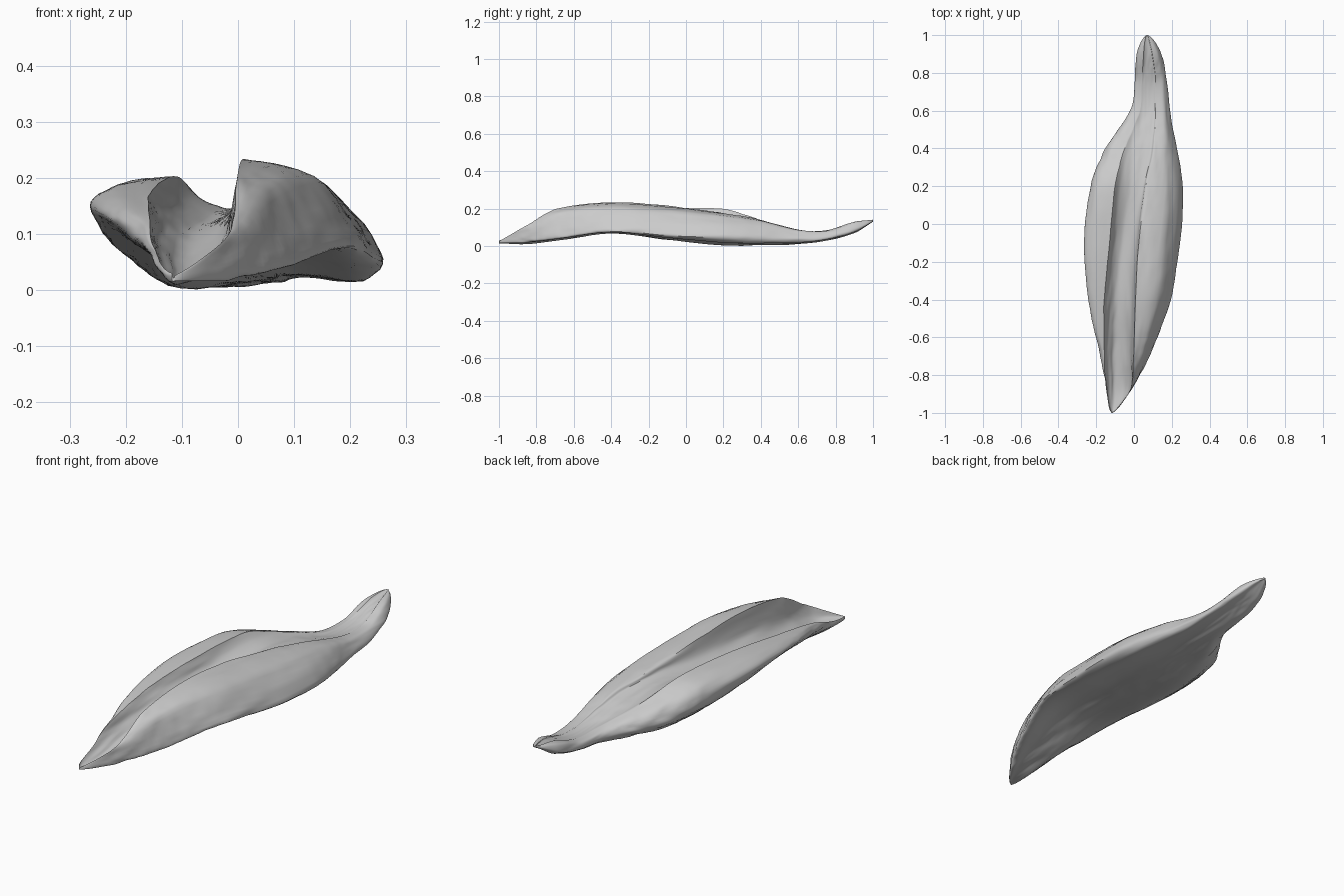
import bpy, bmesh
from mathutils import Vector, noise

if "Cube" in bpy.data.objects:
    bpy.data.objects.remove(bpy.data.objects["Cube"])

# Stations along the length and the features of the folded husk at each one
YS = [-1, -.87, -.7, -.4, -.1, .2, .4, .6, .75, .9, 1]
LEFT_X = [-.13, -.147, -.175, -.24, -.262, -.23, -.15, -.02, .005, .015, .05]
LEFT_Z = [.025, .045, .09, .135, .14, .115, .07, .05, .05, .09, .135]
RIGHT_X = [-.10, -.01, .08, .19, .24, .256, .225, .19, .175, .145, .09]
RIGHT_Z = [.022, .04, .06, .095, .075, .065, .05, .045, .05, .09, .135]
LIP_X = [-.125, -.145, -.16, -.155, -.13, -.1, -.05, .03, .04, .05, .06]
LIP_Z = [.03, .06, .12, .17, .198, .198, .14, .085, .085, .13, .14]
GROOVE_X = [-.115, -.09, -.09, -.08, -.06, -.01, .03, .07, .08, .075, .07]
GROOVE_Z = [.022, .023, .05, .1, .123, .145, .122, .08, .08, .12, .138]
CREST_X = [-.105, -.017, -.003, .008, .025, .07, .11, .12, .12, .1, .075]
CREST_Z = [.026, .1, .195, .233, .215, .175, .14, .09, .085, .13, .141]
BASE_Z = [.015, .012, .03, .066, .035, .005, .005, .012, .03, .07, .13]


def spline(a, b, c, d, t):
    return b + (c - a) * (t / 2) + (a * 2 - b * 5 + c * 4 - d) * (t * t / 2) \
        + (b * 3 - a - c * 3 + d) * (t ** 3 / 2)


def sample(values, y):
    # Smooth value between unevenly spaced stations
    i = 0
    while i < len(YS) - 2 and y > YS[i + 1]:
        i += 1

    def slope(k):
        lo, hi = max(k - 1, 0), min(k + 1, len(YS) - 1)
        return (values[hi] - values[lo]) / (YS[hi] - YS[lo])
    h = YS[i + 1] - YS[i]
    t = (y - YS[i]) / h
    return ((2 * t**3 - 3 * t**2 + 1) * values[i] + (t**3 - 2 * t**2 + t) * h * slope(i)
            + (3 * t**2 - 2 * t**3) * values[i + 1] + (t**3 - t**2) * h * slope(i + 1))


def section(y):
    lx, lz, rx, rz, px, pz, gx, gz, cx, cz, b = [sample(v, y) for v in (
        LEFT_X, LEFT_Z, RIGHT_X, RIGHT_Z, LIP_X, LIP_Z,
        GROOVE_X, GROOVE_Z, CREST_X, CREST_Z, BASE_Z)]
    # Rounded outline at both tips
    tip = min(1, max(0, (1 - abs(y)) / .04))
    pinch = .2 + .8 * (1 - (1 - tip) ** 2) ** .5
    w = rx - lx
    lip, crest = Vector((px, pz)), Vector((cx, cz))
    pts = [
        Vector((lx, lz)),
        Vector((lx + .25 * (px - lx), lz + .75 * (pz - lz))),
        lip, lip,
        Vector((px + .35 * (gx - px), pz + .65 * (gz - pz))),
        Vector((gx, gz)),
        Vector((gx + .75 * (cx - gx), gz + .3 * (cz - gz))),
        crest, crest,
        Vector((cx + .6 * (rx - cx), rz + .8 * (cz - rz))),
        Vector((rx, rz)),
        Vector((rx - .06 * w, b + .25 * (rz - b))),
        Vector((rx - .3 * w, b + .055 * w)),
        Vector((lx + .48 * w, b + .03 * w)),
        Vector((lx + .25 * w, b)),
        Vector((lx + .1 * w, b + .4 * (lz - b))),
    ]
    # The right crest is a sharp fold in front and melts away towards the stem
    melt = min(1, max(0, (y + .1) / .3))
    out, n = [], len(pts)
    for i in range(n):
        a, p, q, d = pts[i - 1], pts[i], pts[(i + 1) % n], pts[(i + 2) % n]
        if p is q:
            continue
        if p is crest:
            a = crest.lerp(pts[6], melt)
        if q is crest:
            d = crest.lerp(pts[9], melt)
        out += [spline(a, p, q, d, k / 6) for k in range(6)]
    # Long wrinkles, coarse and fine, fading at the tips
    mid = Vector(((lx + rx) / 2, (b + cz) / 2))
    amp = .005 * min(1, (1 - abs(y)) * 6)
    for i, v in enumerate(out):
        v = Vector((mid.x + (v.x - mid.x) * pinch, v.y))
        f = noise.noise(Vector((v.x * 28, y * 2.2, v.y * 28)))
        f += .5 * noise.noise(Vector((v.x * 70, y * 5, v.y * 70)))
        out[i] = v + (v - mid).normalized() * f * amp
    return [(v.x, y, max(v.y, 0)) for v in out]


# Folded husk body with stem, lofted from front tip to stem end
bm = bmesh.new()
STEPS = 160
rings = [[bm.verts.new(c) for c in section(-1 + 2 * s / STEPS)] for s in range(STEPS + 1)]
for r0, r1 in zip(rings, rings[1:]):
    for i in range(len(r0)):
        j = (i + 1) % len(r0)
        bm.faces.new((r0[i], r0[j], r1[j], r1[i]))
bm.faces.new(rings[0])
bm.faces.new(rings[-1])
bmesh.ops.recalc_face_normals(bm, faces=bm.faces)
mesh = bpy.data.meshes.new("folded_husk")
bm.to_mesh(mesh)
bm.free()
husk = bpy.data.objects.new("folded_husk", mesh)
bpy.context.collection.objects.link(husk)
bpy.context.view_layer.objects.active = husk
husk.select_set(True)
bpy.ops.object.shade_smooth_by_angle(angle=0.7)
